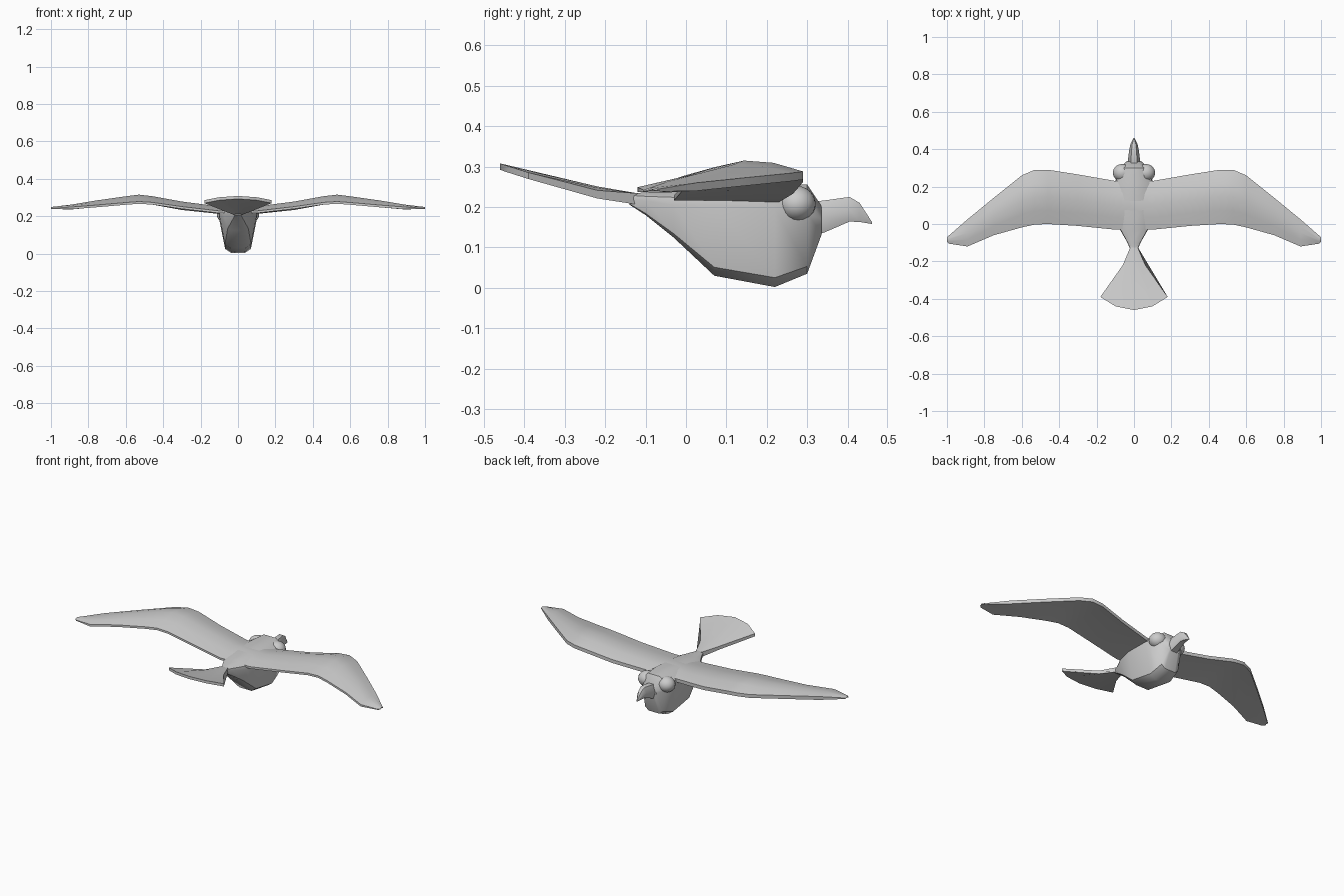
import bpy, bmesh, math

if "Cube" in bpy.data.objects:
    bpy.data.objects.remove(bpy.data.objects["Cube"])

grey = bpy.data.materials.new("plumage grey")
grey.diffuse_color = (0.6, 0.6, 0.6, 1)
grey.use_nodes = True
grey.node_tree.nodes["Principled BSDF"].inputs["Base Color"].default_value = grey.diffuse_color


def finish(obj, angle=35):
    obj.data.materials.append(grey)
    bpy.ops.object.select_all(action='DESELECT')
    obj.select_set(True)
    bpy.context.view_layer.objects.active = obj
    bpy.ops.object.shade_smooth_by_angle(angle=math.radians(angle))
    return obj


def loft(name, rings, angle=35):
    """Skin a list of equal-length closed rings and cap both ends."""
    bm = bmesh.new()
    rows = [[bm.verts.new(p) for p in r] for r in rings]
    n = len(rows[0])
    for a, b in zip(rows, rows[1:]):
        for i in range(n):
            j = (i + 1) % n
            bm.faces.new((a[i], a[j], b[j], b[i]))
    bm.faces.new(rows[0][::-1])
    bm.faces.new(rows[-1])
    bmesh.ops.recalc_face_normals(bm, faces=bm.faces)
    mesh = bpy.data.meshes.new(name)
    bm.to_mesh(mesh)
    bm.free()
    obj = bpy.data.objects.new(name, mesh)
    bpy.context.collection.objects.link(obj)
    return finish(obj, angle)


# Body: y, top z, shoulder z, shoulder half width, belly z, belly half width
body = [
    (-0.14, 0.236, 0.222, 0.018, 0.206, 0.012),
    (-0.10, 0.238, 0.215, 0.035, 0.180, 0.020),
    (-0.03, 0.243, 0.205, 0.075, 0.124, 0.035),
    (0.07, 0.250, 0.205, 0.100, 0.030, 0.040),
    (0.22, 0.256, 0.195, 0.103, 0.002, 0.035),
    (0.30, 0.258, 0.185, 0.080, 0.035, 0.035),
    (0.335, 0.205, 0.170, 0.040, 0.130, 0.026),
]


def body_ring(y, top, mid, w, low, lw):
    keel = low + (mid - low) * 0.12
    half = [(w * 0.5, top - 0.002), (w * 0.95, (top + mid) / 2), (w, mid),
            (lw + (w - lw) * 0.5, keel), (lw, low)]
    return [(x, y, z) for x, z in half] + [(-x, y, z) for x, z in reversed(half)]


loft("body", [body_ring(*s) for s in body], 40)

# Wings: x, leading y, trailing y, leading z, trailing z, crest z
wing = [
    (0.00, 0.225, -0.03, 0.222, 0.222, 0.252),
    (0.10, 0.230, -0.03, 0.222, 0.222, 0.252),
    (0.30, 0.265, -0.01, 0.243, 0.245, 0.278),
    (0.46, 0.290, 0.00, 0.272, 0.268, 0.307),
    (0.53, 0.290, -0.003, 0.278, 0.272, 0.315),
    (0.60, 0.260, -0.018, 0.274, 0.267, 0.306),
    (0.75, 0.140, -0.06, 0.262, 0.254, 0.285),
    (0.89, 0.025, -0.12, 0.250, 0.243, 0.262),
    (0.99, -0.062, -0.105, 0.242, 0.240, 0.250),
    (1.00, -0.070, -0.095, 0.242, 0.240, 0.248),
]


def wing_ring(x, lead, trail, zl, zt, crest):
    c = lead - trail
    t = min(0.010, c * 0.08)          # half thickness of the edges
    under = crest - 0.036 * min(1, c / 0.2)
    return [(x, lead, zl - t), (x, lead, zl + t),
            (x, lead - c * 0.25, crest - (crest - zl) * 0.15),
            (x, lead - c * 0.5, crest),
            (x, lead - c * 0.75, (crest + zt + t) / 2),
            (x, trail, zt + t * 0.6), (x, trail, zt - t * 0.6),
            (x, lead - c * 0.5, under)]


mirrored = [(-s[0],) + s[1:] for s in reversed(wing[1:])]
loft("wings", [wing_ring(*s) for s in mirrored + wing], 40)

# Tail fan: columns across the fan (root x, mid x, end x, end y, droop)
fan = [(-1, 0.39, 0.024), (-0.55, 0.44, 0.008), (0, 0.46, 0.0),
       (0.55, 0.44, 0.008), (1, 0.39, 0.024)]


def tail_ring(u, end, droop):
    end_z = 0.308 - (0.46 - end) * 0.22 - droop * 0.3
    line = [(0.018 * u, -0.12, 0.234), (0.060 * u, -0.22, 0.251 - droop * 0.4),
            (0.180 * u, -end, end_z)]
    depth = [0.028, 0.020, 0.016]
    return line + [(x, y, z - d) for (x, y, z), d in
                   zip(reversed(line), reversed(depth))]


loft("tail_fan", [tail_ring(*f) for f in fan])

# Hooked beak: y, top z, bottom z, half width
beak = [(0.30, 0.212, 0.125, 0.037), (0.34, 0.216, 0.136, 0.033),
        (0.405, 0.225, 0.164, 0.024), (0.43, 0.210, 0.163, 0.018),
        (0.461, 0.162, 0.158, 0.002)]


def beak_ring(y, top, low, w):
    m = (top + low) / 2
    return [(w * 0.5, y, top), (w, y, m), (w * 0.6, y, low),
            (-w * 0.6, y, low), (-w, y, m), (-w * 0.5, y, top)]


loft("beak", [beak_ring(*s) for s in beak], 45)

# Bulging eyes
for side, name in ((-1, "left_eye"), (1, "right_eye")):
    bpy.ops.mesh.primitive_uv_sphere_add(segments=20, ring_count=12, radius=1,
                                         location=(side * 0.063, 0.274, 0.208))
    eye = bpy.context.object
    eye.name = name
    eye.scale = (0.050, 0.047, 0.044)
    finish(eye, 60)
